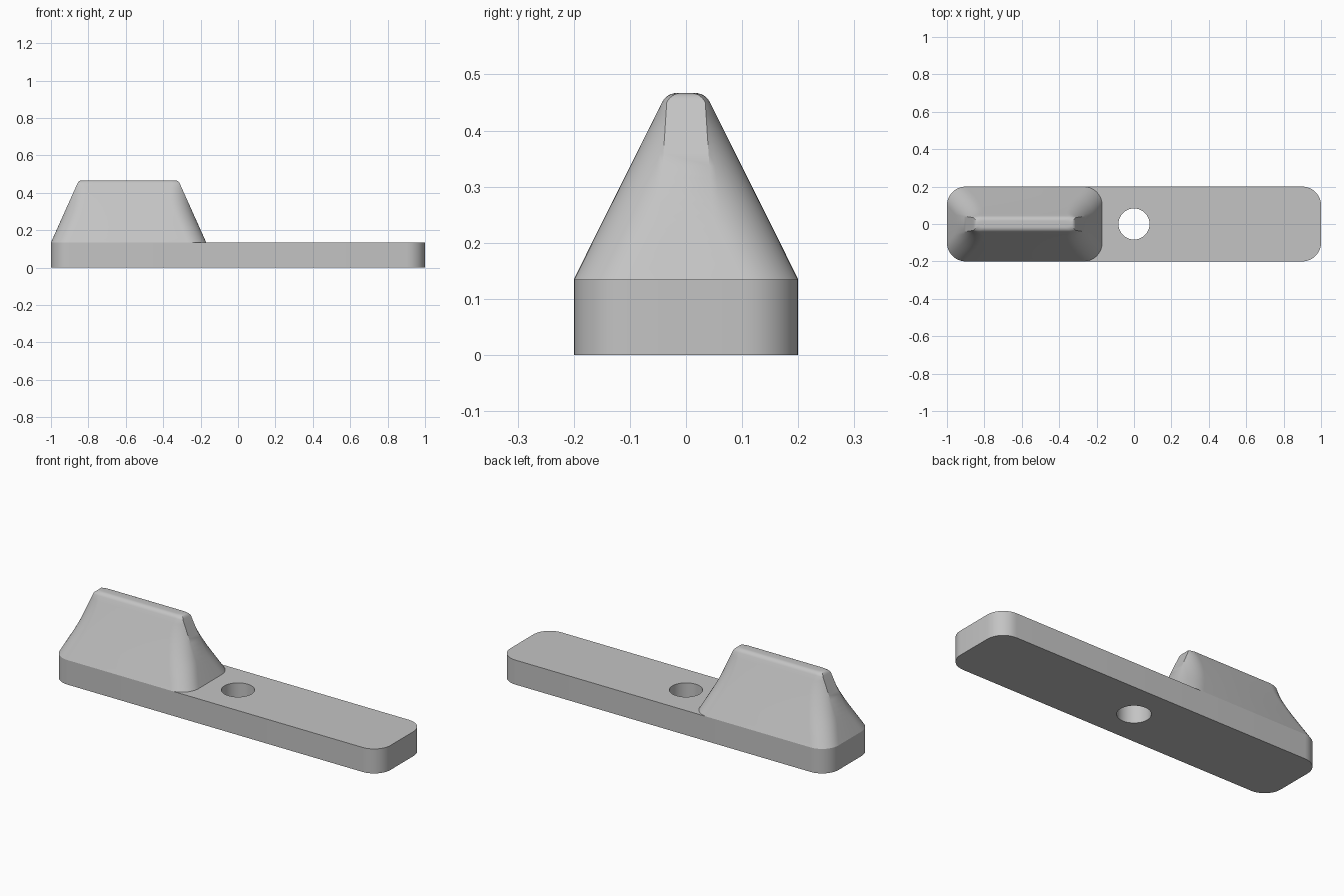
import bpy, bmesh
from math import sin, cos, acos, tan, radians, atan

if "Cube" in bpy.data.objects:
    bpy.data.objects.remove(bpy.data.objects["Cube"])

CORNER = 0.1      # corner radius in plan
BASE_TOP = 0.135
TOP = 0.467
HALF_WIDTH = 0.2

grey = bpy.data.materials.new("plain grey")
grey.use_nodes = True
grey.diffuse_color = (0.55, 0.55, 0.55, 1)
grey.node_tree.nodes["Principled BSDF"].inputs["Base Color"].default_value = (0.55, 0.55, 0.55, 1)


def ring(cx, half_len, side, flat, z, steps=10):
    """Rounded rectangle; corner arcs touch the sides and stop at the end's flat strip."""
    sweep = acos(max(0, 1 - (side - flat) / CORNER))
    quarter = []
    for i in range(steps + 1):
        a = sweep * i / steps
        quarter.append((half_len - CORNER * (sin(sweep) - sin(a)), side - CORNER * (1 - cos(a))))
    points = []
    for sx, sy in ((1, 1), (1, -1), (-1, -1), (-1, 1)):
        arc = quarter if sx * sy > 0 else quarter[::-1]
        points += [(cx + sx * x, sy * y, z) for x, y in arc]
    return points


def loft(name, rings):
    """Skin a stack of rings and cap both ends."""
    bm = bmesh.new()
    rows = [[bm.verts.new(p) for p in r] for r in rings]
    for low, high in zip(rows, rows[1:]):
        for i in range(len(low)):
            bm.faces.new((low[i - 1], low[i], high[i], high[i - 1]))
    bm.faces.new(rows[0])
    bm.faces.new(rows[-1])
    bmesh.ops.recalc_face_normals(bm, faces=bm.faces)
    mesh = bpy.data.meshes.new(name)
    bm.to_mesh(mesh)
    bm.free()
    mesh.materials.append(grey)
    obj = bpy.data.objects.new(name, mesh)
    bpy.context.collection.objects.link(obj)
    return obj


def smooth(obj, degrees):
    bpy.ops.object.select_all(action='DESELECT')
    obj.select_set(True)
    bpy.context.view_layer.objects.active = obj
    bpy.ops.object.shade_smooth_by_angle(angle=radians(degrees))


# Flat bar with rounded corners
bar = loft("base_bar", [ring(0, 1, HALF_WIDTH, CORNER, z) for z in (0, BASE_TOP)])

# Screw hole through the middle
bpy.ops.mesh.primitive_cylinder_add(vertices=64, radius=0.083, depth=1)
cutter = bpy.context.object
cutter.name = "hole_cutter"
cutter.hide_render = True
cutter.data.materials.append(grey)
cut = bar.modifiers.new("hole", 'BOOLEAN')
cut.operation = 'DIFFERENCE'
cut.solver = 'EXACT'
cut.object = cutter
bpy.context.view_layer.objects.active = bar
bpy.ops.object.modifier_apply(modifier=cut.name)
bpy.data.objects.remove(cutter)
smooth(bar, 24)

# Tapered grip: straight sloping walls, then a rounded top edge
SLOPE = 0.4985                      # side inset per unit of height
lean = atan(SLOPE)
edge_radius = 0.03
tangent = edge_radius * tan((radians(90) - lean) / 2)
wall_top = TOP - tangent * cos(lean)
profile = []                        # (inset, height)
walls = 14
for i in range(walls + 1):
    z = BASE_TOP + (wall_top - BASE_TOP) * i / walls
    profile.append((SLOPE * (z - BASE_TOP), z))
start_inset = profile[-1][0]
for i in range(1, 7):
    a = lean + (radians(90) - lean) * i / 6
    profile.append((start_inset + edge_radius * (cos(lean) - cos(a)),
                    TOP - edge_radius * (1 - sin(a))))

sections = []
for inset, z in profile:
    side = HALF_WIDTH - inset
    strip = 0.035 + 0.064 * (0.44 - z)        # narrow flat strip on the ends
    flat = min(max(side - CORNER, strip), side - 0.0085)
    sections.append(ring(-0.585, 0.415 - 0.9 * inset, side, flat, z))
grip = loft("grip", sections)
smooth(grip, 24)
